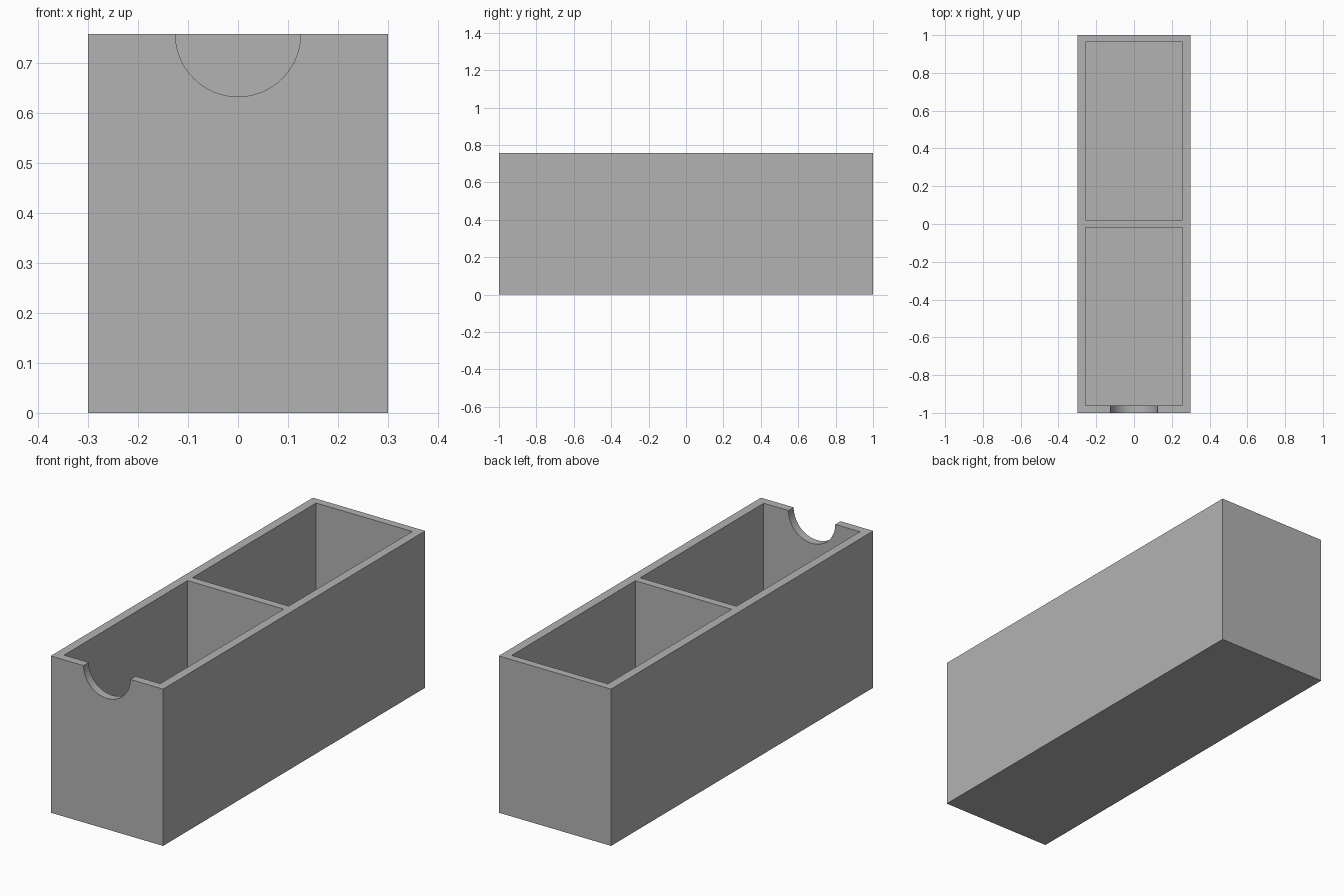
import bpy
import math
from mathutils import Matrix

cube = bpy.data.objects.get("Cube")
if cube:
    bpy.data.objects.remove(cube, do_unlink=True)

WIDTH, LENGTH, HEIGHT = 0.6, 2.0, 0.757
FLOOR = 0.04
INNER_X = 0.257
NOTCH_RADIUS = 0.125

# Plain grey for the whole tray
grey = bpy.data.materials.new("grey")
grey.use_nodes = True
colour = (0.45, 0.45, 0.45, 1)
grey.diffuse_color = colour
grey.node_tree.nodes["Principled BSDF"].inputs["Base Color"].default_value = colour


def box(name, low, high):
    """Axis-aligned box between two corners."""
    bpy.ops.mesh.primitive_cube_add(size=1)
    obj = bpy.context.object
    obj.name = name
    size = [b - a for a, b in zip(low, high)]
    centre = [(a + b) / 2 for a, b in zip(low, high)]
    obj.data.transform(Matrix.Translation(centre) @ Matrix.Diagonal((*size, 1)))
    obj.data.materials.append(grey)
    return obj


def cut(target, cutter):
    """Subtract the cutter from the target, then discard it."""
    cutter.hide_render = True
    mod = target.modifiers.new(cutter.name, "BOOLEAN")
    mod.operation = "DIFFERENCE"
    mod.solver = "EXACT"
    mod.object = cutter
    bpy.context.view_layer.objects.active = target
    bpy.ops.object.modifier_apply(modifier=mod.name)
    bpy.data.objects.remove(cutter, do_unlink=True)


# Outer body
tray = box("divided_tray", (-WIDTH / 2, -LENGTH / 2, 0), (WIDTH / 2, LENGTH / 2, HEIGHT))

# Two compartments, leaving the divider between them
for name, y0, y1 in (("front_compartment", -0.96, -0.018), ("back_compartment", 0.02, 0.963)):
    cut(tray, box(name, (-INNER_X, y0, FLOOR), (INNER_X, y1, HEIGHT + 0.1)))

# Half-round finger notch in the front wall
bpy.ops.mesh.primitive_cylinder_add(vertices=96, radius=NOTCH_RADIUS, depth=0.2,
                                    location=(0, -LENGTH / 2, HEIGHT),
                                    rotation=(math.pi / 2, 0, 0))
notch = bpy.context.object
notch.name = "finger_notch"
notch.data.materials.append(grey)
cut(tray, notch)

# Smooth the notch, keep every corner sharp
bpy.ops.object.select_all(action="DESELECT")
tray.select_set(True)
bpy.context.view_layer.objects.active = tray
bpy.ops.object.shade_smooth_by_angle(angle=math.radians(30))
